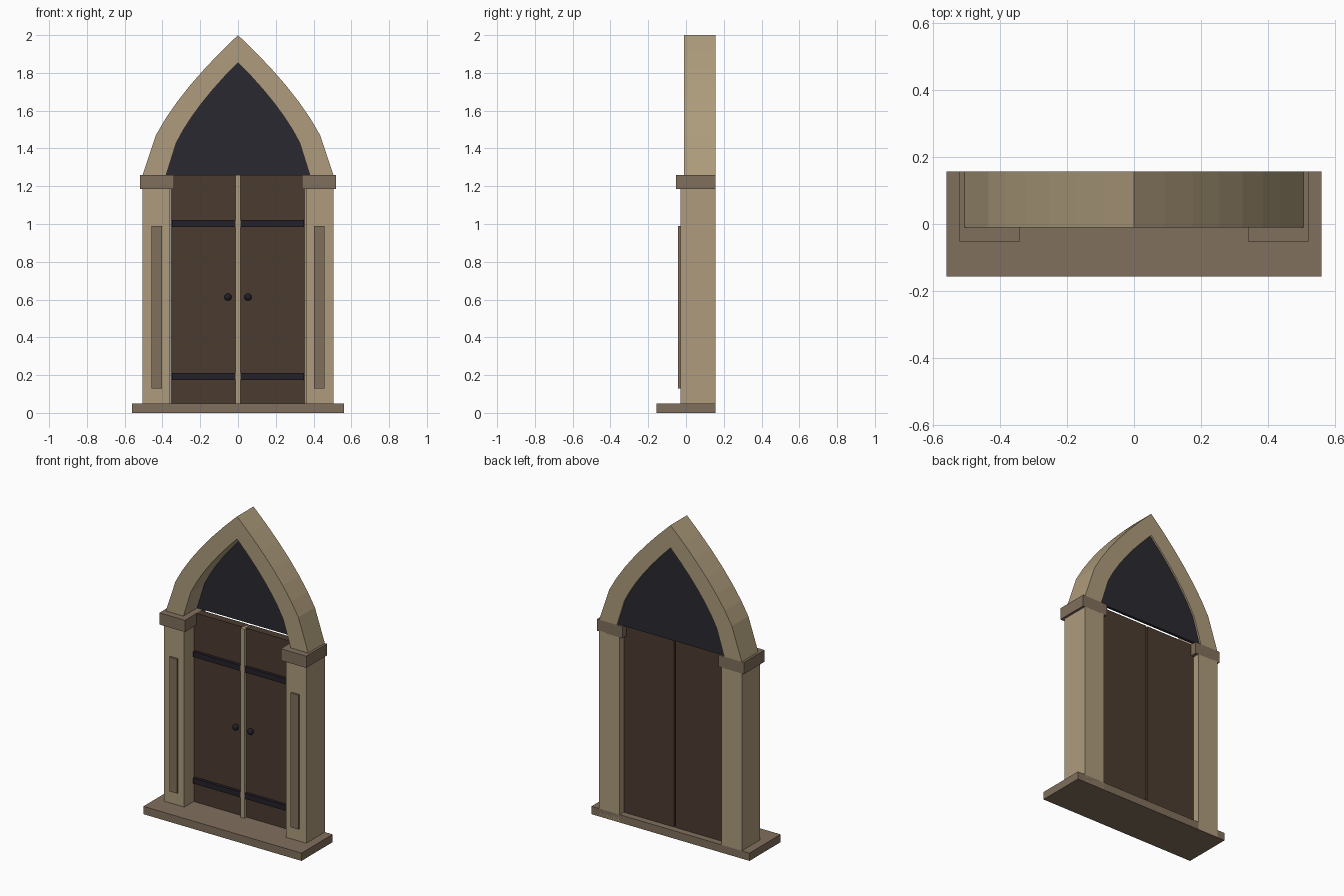
import bpy, bmesh

if "Cube" in bpy.data.objects:
    bpy.data.objects.remove(bpy.data.objects["Cube"])


def material(name, rgb):
    m = bpy.data.materials.new(name)
    m.diffuse_color = (*rgb, 1)
    m.use_nodes = True
    m.node_tree.nodes["Principled BSDF"].inputs["Base Color"].default_value = m.diffuse_color
    return m


STONE = material("pale_stone", (0.42, 0.33, 0.20))
TRIM = material("dark_stone", (0.22, 0.16, 0.11))
WOOD = material("dark_wood", (0.07, 0.045, 0.03))
PANEL = material("dark_panel", (0.023, 0.022, 0.03))
IRON = material("iron", (0.018, 0.014, 0.022))


def finish(bm, name, mat):
    bmesh.ops.recalc_face_normals(bm, faces=bm.faces)
    me = bpy.data.meshes.new(name)
    bm.to_mesh(me)
    bm.free()
    me.materials.append(mat)
    ob = bpy.data.objects.new(name, me)
    bpy.context.collection.objects.link(ob)
    return ob


def box(name, x, y, z, mat):
    bm = bmesh.new()
    bmesh.ops.create_cube(bm, size=1)
    for v in bm.verts:
        v.co = [lo + (c + 0.5) * (hi - lo) for c, (lo, hi) in zip(v.co, (x, y, z))]
    return finish(bm, name, mat)


def pair(name, x, y, z, mat):
    box(name + "_right", x, y, z, mat)
    box(name + "_left", (-x[1], -x[0]), y, z, mat)


SPRING = 1.26
STEPS = (0, 0.284, 0.4, 0.52, 0.64, 0.76, 0.88, 1)


def arch_curve(half_width, rise):
    # pointed arch from right foot over the apex to left foot
    right = [(half_width * (1 - t ** 1.567), SPRING + rise * t) for t in STEPS]
    return right + [(-x, z) for x, z in right[-2::-1]]


def extrude(bm, faces, depth):
    r = bmesh.ops.extrude_face_region(bm, geom=faces)
    verts = [g for g in r["geom"] if isinstance(g, bmesh.types.BMVert)]
    bmesh.ops.translate(bm, vec=(0, depth, 0), verts=verts)


inner = arch_curve(0.38, 0.595)
outer = arch_curve(0.505, 0.74)

# Pointed stone arch
bm = bmesh.new()
vi = [bm.verts.new((x, -0.01, z)) for x, z in inner]
vo = [bm.verts.new((x, -0.01, z)) for x, z in outer]
ring = [bm.faces.new((vi[i], vi[i + 1], vo[i + 1], vo[i])) for i in range(len(vi) - 1)]
extrude(bm, ring, 0.167)
finish(bm, "arch", STONE)

# Dark infill under the arch
bm = bmesh.new()
face = bm.faces.new([bm.verts.new((x, 0.128, z)) for x, z in inner])
extrude(bm, [face], 0.018)
finish(bm, "arch_infill", PANEL)

# Sill, jambs, capitals and raised jamb panels
box("sill", (-0.56, 0.56), (-0.157, 0.157), (0, 0.05), TRIM)
pair("jamb", (0.36, 0.505), (-0.03, 0.157), (0.001, 1.19), STONE)
pair("capital", (0.34, 0.52), (-0.052, 0.157), (1.185, 1.26), TRIM)
pair("jamb_panel", (0.403, 0.457), (-0.042, -0.025), (0.13, 0.99), TRIM)

# Double doors with centre post and iron straps
pair("door", (0.005, 0.358), (0.065, 0.115), (0.05, 1.26), WOOD)
box("centre_post", (-0.014, 0.014), (0.044, 0.1), (0.05, 1.26), STONE)
pair("lower_strap", (0.01, 0.35), (0.046, 0.07), (0.175, 0.21), IRON)
pair("upper_strap", (0.01, 0.35), (0.046, 0.07), (0.985, 1.02), IRON)

# Door knobs
for side, name in ((1, "knob_right"), (-1, "knob_left")):
    bm = bmesh.new()
    bmesh.ops.create_uvsphere(bm, u_segments=12, v_segments=8, radius=0.019)
    bmesh.ops.translate(bm, vec=(side * 0.053, 0.05, 0.613), verts=bm.verts)
    finish(bm, name, IRON)
